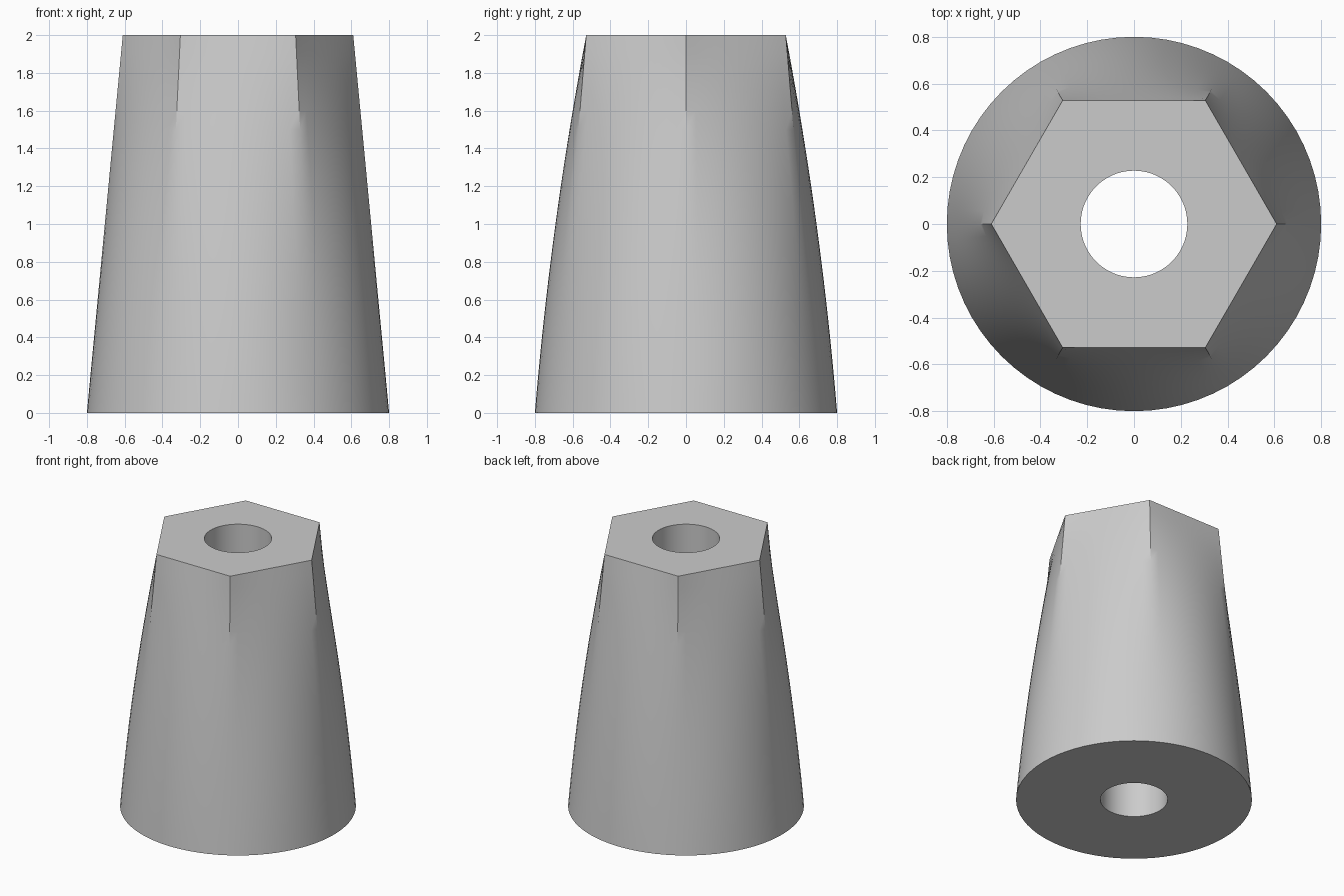
import bpy, bmesh
from math import sin, cos, pi, atan
from mathutils import Vector

cube = bpy.data.objects.get("Cube")
if cube:
    bpy.data.objects.remove(cube)

HEIGHT, R_BASE, R_TOP, R_BORE = 2.0, 0.8, 0.61, 0.228
SIDES, STEPS, LEVELS = 6, 12, 20
COUNT = SIDES * STEPS
HALF = pi / SIDES


def section(t):
    """Six arcs that flatten from a full circle (t=0) to a hexagon (t=1)."""
    r = R_BASE + (R_TOP - R_BASE) * t
    chord, flat = r * sin(HALF), r * cos(HALF)
    sag = R_BASE * (1 - cos(HALF)) * (1 - t * t)
    half_angle = 2 * atan(sag / chord)
    points = []
    for side in range(SIDES):
        mid = (2 * side + 1) * HALF
        out = Vector((cos(mid), sin(mid), 0))
        along = Vector((-sin(mid), cos(mid), 0))
        for i in range(STEPS):
            u = 2 * i / STEPS - 1
            if half_angle > 1e-4:
                radius = chord / sin(half_angle)
                a = u * half_angle
                w, d = radius * sin(a), radius * (cos(a) - cos(half_angle))
            else:
                w, d = u * chord, 0
            points.append(out * (flat + d) + along * w + Vector((0, 0, HEIGHT * t)))
    return points


def circle(radius, z):
    return [Vector((radius * cos(2 * pi * i / COUNT), radius * sin(2 * pi * i / COUNT), z))
            for i in range(COUNT)]


# Closed loop of rings: outer wall upward, then the bore downward
bm = bmesh.new()
loops = [section(k / LEVELS) for k in range(LEVELS + 1)]
loops += [circle(R_BORE, HEIGHT), circle(R_BORE, 0)]
rings = [[bm.verts.new(p) for p in loop] for loop in loops]
for k, low in enumerate(rings):
    high = rings[(k + 1) % len(rings)]
    for i in range(COUNT):
        j = (i + 1) % COUNT
        bm.faces.new((low[i], low[j], high[j], high[i]))
bmesh.ops.recalc_face_normals(bm, faces=bm.faces)

mesh = bpy.data.meshes.new("tapered_spacer")
bm.to_mesh(mesh)
bm.free()
spacer = bpy.data.objects.new("tapered_spacer", mesh)
bpy.context.collection.objects.link(spacer)

# Plain grey finish
grey = bpy.data.materials.new("light_grey")
grey.use_nodes = True
colour = (0.6, 0.6, 0.6, 1)
grey.diffuse_color = colour
grey.node_tree.nodes["Principled BSDF"].inputs["Base Color"].default_value = colour
mesh.materials.append(grey)

# Smooth wall, crisp rims and upper corners
bpy.ops.object.select_all(action='DESELECT')
spacer.select_set(True)
bpy.context.view_layer.objects.active = spacer
bpy.ops.object.shade_smooth_by_angle(angle=pi / 6)
